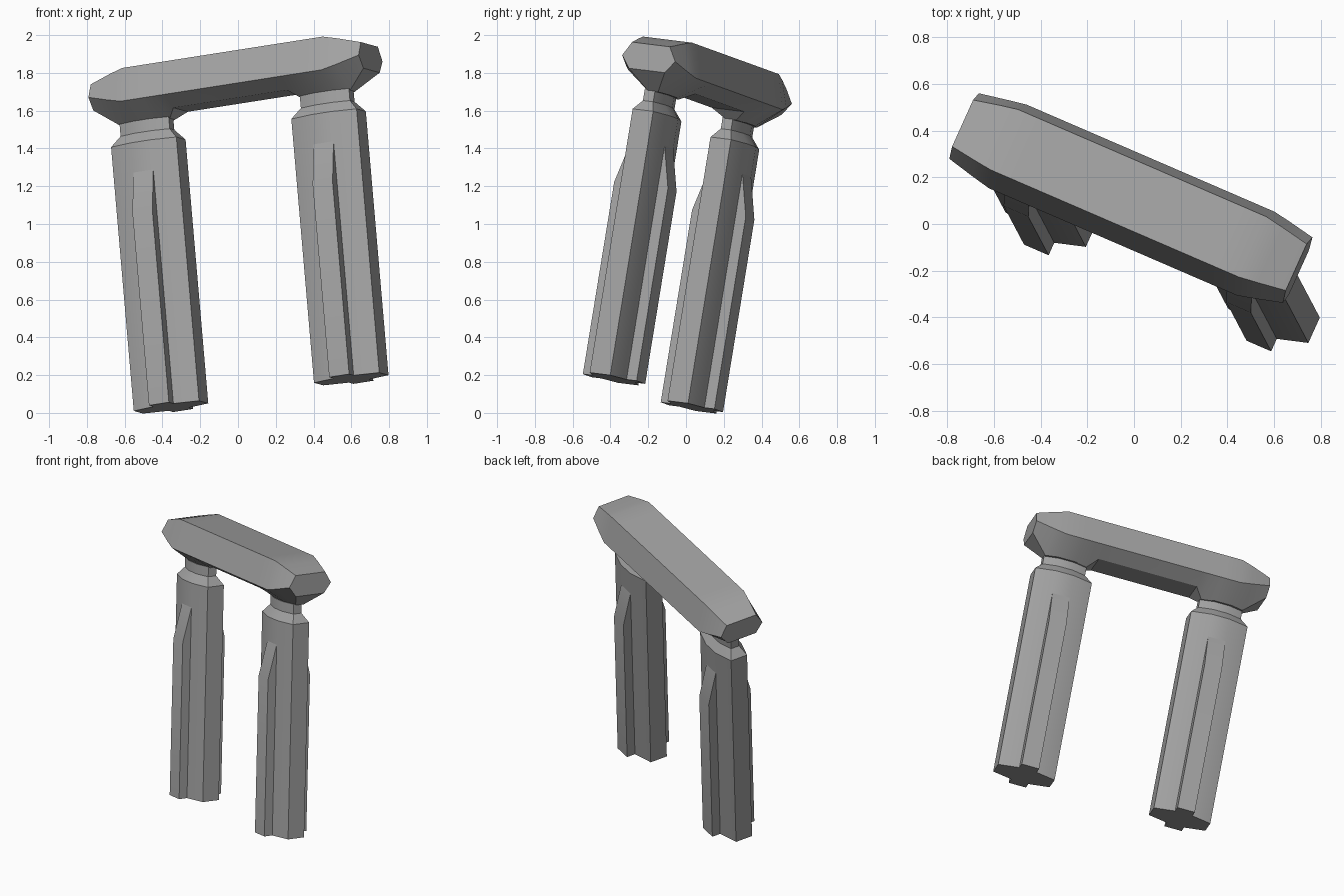
import bpy
import bmesh
from mathutils import Matrix, Vector

if "Cube" in bpy.data.objects:
    bpy.data.objects.remove(bpy.data.objects["Cube"], do_unlink=True)

# Single stone colour
stone = bpy.data.materials.new("grey_stone")
stone.use_nodes = True
GREY = (0.36, 0.36, 0.36, 1)
stone.diffuse_color = GREY
stone.node_tree.nodes["Principled BSDF"].inputs["Base Color"].default_value = GREY

# Leaning frame: x along the beam, y to the back, z up the columns
up = Vector((-0.086, 0.163, 1)).normalized()
along = Vector((1, -0.432, 0.155))
along = (along - along.dot(up) * up).normalized()
back = up.cross(along)
LEAN = Matrix((along, back, up)).transposed().to_4x4()
LEAN.translation = (0.1225, -0.175, 0.105)

SPACING = 0.525


def loft(name, rings, offset=(0, 0, 0)):
    """Skin a list of equal-length point rings and cap both ends."""
    bm = bmesh.new()
    rows = [[bm.verts.new(Vector(p) + Vector(offset)) for p in r] for r in rings]
    n = len(rows[0])
    for a, b in zip(rows, rows[1:]):
        for i in range(n):
            j = (i + 1) % n
            bm.faces.new((a[i], a[j], b[j], b[i]))
    bm.faces.new(rows[0][::-1])
    bm.faces.new(rows[-1])
    bmesh.ops.recalc_face_normals(bm, faces=bm.faces)
    mesh = bpy.data.meshes.new(name)
    bm.to_mesh(mesh)
    bm.free()
    obj = bpy.data.objects.new(name, mesh)
    bpy.context.collection.objects.link(obj)
    mesh.materials.append(stone)
    obj.matrix_world = LEAN
    bpy.ops.object.select_all(action='DESELECT')
    obj.select_set(True)
    bpy.context.view_layer.objects.active = obj
    bpy.ops.object.shade_smooth_by_angle(angle=0.52)
    return obj


def octagon(side_x, side_y, front_x, front_y, z):
    """Flattened eight-sided outline at height z."""
    q = [(side_x, side_y), (front_x, front_y)]
    half = q + [(-x, y) for x, y in q[::-1]]
    return [(x, y, z) for x, y in half + [(-x, -y) for x, y in half]]


for side, cx in (("right", -SPACING), ("left", SPACING)):
    # Column shaft, shoulder and neck
    body, neck = (0.19, 0.06, 0.058, 0.098), (0.143, 0.03, 0.05, 0.058)
    loft(side + "_column",
         [octagon(*body, 0), octagon(*body, 1.42),
          octagon(*neck, 1.475), octagon(*neck, 1.54)], (cx, 0, 0))

    # Front and back ribs with sloped tops
    rib = [(0.08, 0), (0.157, 0), (0.157, 1.035), (0.098, 1.26), (0.08, 1.26)]
    for face, sign in (("front", -1), ("back", 1)):
        loft(f"{side}_column_{face}_rib",
             [[(x, sign * y, z) for y, z in rib] for x in (-0.058, 0.058)],
             (cx, 0, 0))

# Beam: half sections (top, widest, lower edge) from the end towards the middle
top, wide = (0.143, 1.82), (0.198, 1.635)
stations = [
    (0.787, (0.11, 1.765), (0.155, 1.69), (0.105, 1.625)),
    (0.665, (0.131, 1.8), (0.182, 1.655), (0.03, 1.53)),
    (0.585, top, wide, (0.056, 1.53)),
    (0.47, top, wide, (0.056, 1.53)),
    (0.385, top, wide, (0.03, 1.53)),
    (0.33, top, wide, (0.095, 1.575)),
]


def section(x, pts):
    return [(x, y, z) for y, z in pts] + [(x, -y, z) for y, z in pts[::-1]]


rings = [section(-x, pts) for x, *pts in stations]
rings += [section(x, pts) for x, *pts in stations[::-1]]
loft("cross_beam", rings, (0, 0.017, 0))
